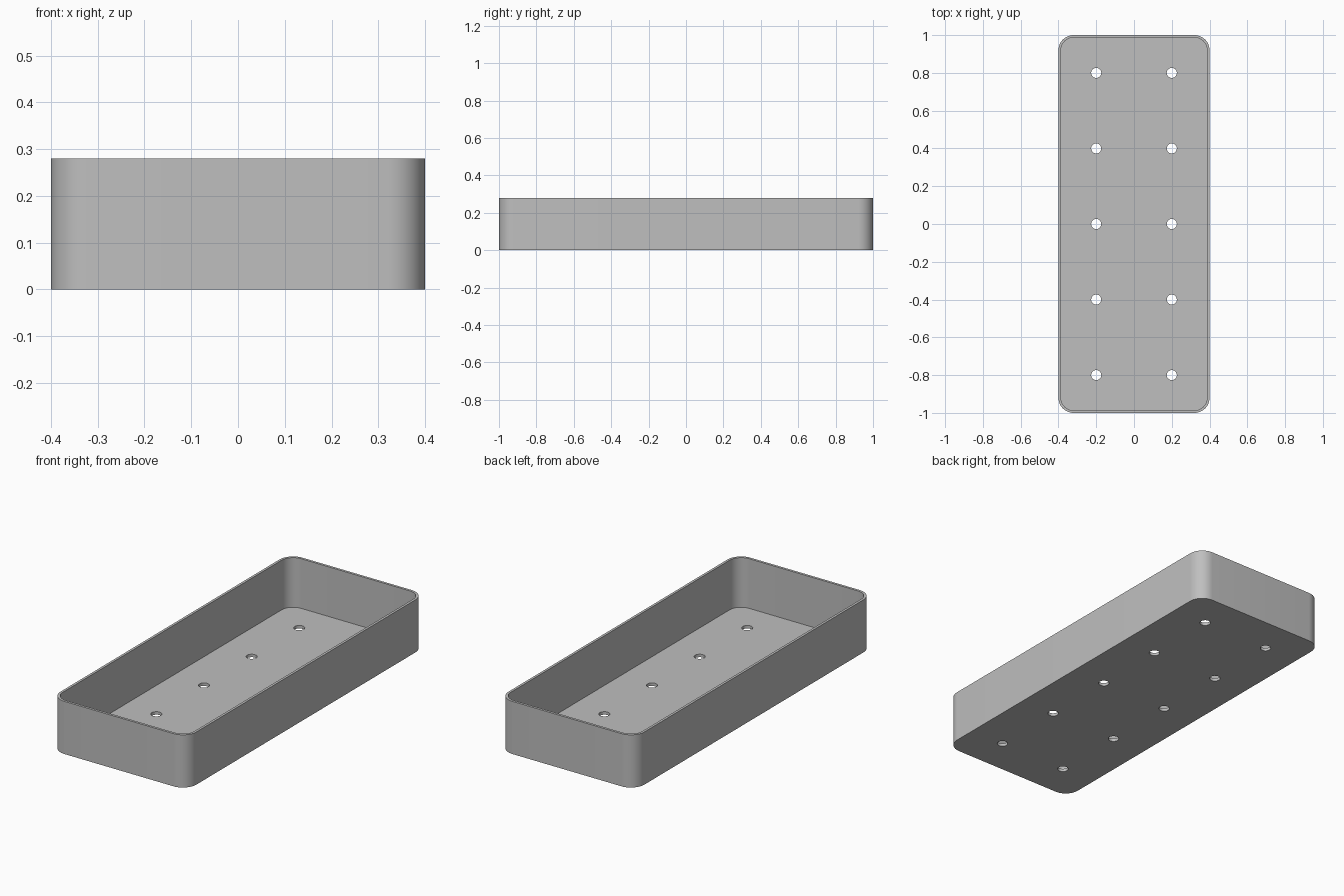
import bpy
import bmesh
from math import sin, cos, pi, radians

WIDTH, LENGTH, HEIGHT = 0.8, 2.0, 0.28
WALL, FLOOR, CORNER = 0.0133, 0.016, 0.08
HOLE_RADIUS = 0.0267
HOLES = [(x, y * 0.4) for x in (-0.2, 0.2) for y in range(-2, 3)]

cube = bpy.data.objects.get("Cube")
if cube:
    bpy.data.objects.remove(cube, do_unlink=True)

grey = bpy.data.materials.new("plain grey")
grey.use_nodes = True
colour = (0.52, 0.52, 0.52, 1)
grey.diffuse_color = colour
grey.node_tree.nodes["Principled BSDF"].inputs["Base Color"].default_value = colour

bm = bmesh.new()


def ring(points, z):
    """Closed loop of edges through the points at height z."""
    verts = [bm.verts.new((x, y, z)) for x, y in points]
    return [bm.edges.new((v, verts[i - 1])) for i, v in enumerate(verts)]


def rounded_outline(inset, steps=12):
    """Rounded rectangle, moved inwards by the inset."""
    points = []
    for quarter, (sx, sy) in enumerate([(1, 1), (-1, 1), (-1, -1), (1, -1)]):
        cx, cy = sx * (WIDTH / 2 - CORNER), sy * (LENGTH / 2 - CORNER)
        for i in range(steps + 1):
            a = (quarter + i / steps) * pi / 2
            points.append((cx + (CORNER - inset) * cos(a),
                           cy + (CORNER - inset) * sin(a)))
    return points


def circle(cx, cy, sides=32):
    return [(cx + HOLE_RADIUS * cos(2 * pi * i / sides),
             cy + HOLE_RADIUS * sin(2 * pi * i / sides)) for i in range(sides)]


def bridge(a, b):
    bmesh.ops.bridge_loops(bm, edges=a + b)


# Outer wall, rim and inner wall
outer, inner = rounded_outline(0), rounded_outline(WALL)
base, rim_out = ring(outer, 0), ring(outer, HEIGHT)
rim_in, floor_edge = ring(inner, HEIGHT), ring(inner, FLOOR)
bridge(base, rim_out)
bridge(rim_out, rim_in)
bridge(rim_in, floor_edge)

# Drain holes through the floor
under_edges, floor_edges = list(base), list(floor_edge)
for x, y in HOLES:
    low, high = ring(circle(x, y), 0), ring(circle(x, y), FLOOR)
    bridge(low, high)
    under_edges += low
    floor_edges += high

# Underside and inside floor around the holes
for edges, direction in ((under_edges, -1), (floor_edges, 1)):
    bmesh.ops.triangle_fill(bm, edges=edges, use_beauty=True,
                            normal=(0, 0, direction))
bmesh.ops.recalc_face_normals(bm, faces=bm.faces[:])

mesh = bpy.data.meshes.new("tray")
bm.to_mesh(mesh)
bm.free()
mesh.materials.append(grey)
tray = bpy.data.objects.new("tray", mesh)
bpy.context.collection.objects.link(tray)

bpy.context.view_layer.objects.active = tray
tray.select_set(True)
bpy.ops.object.shade_smooth_by_angle(angle=radians(30))
